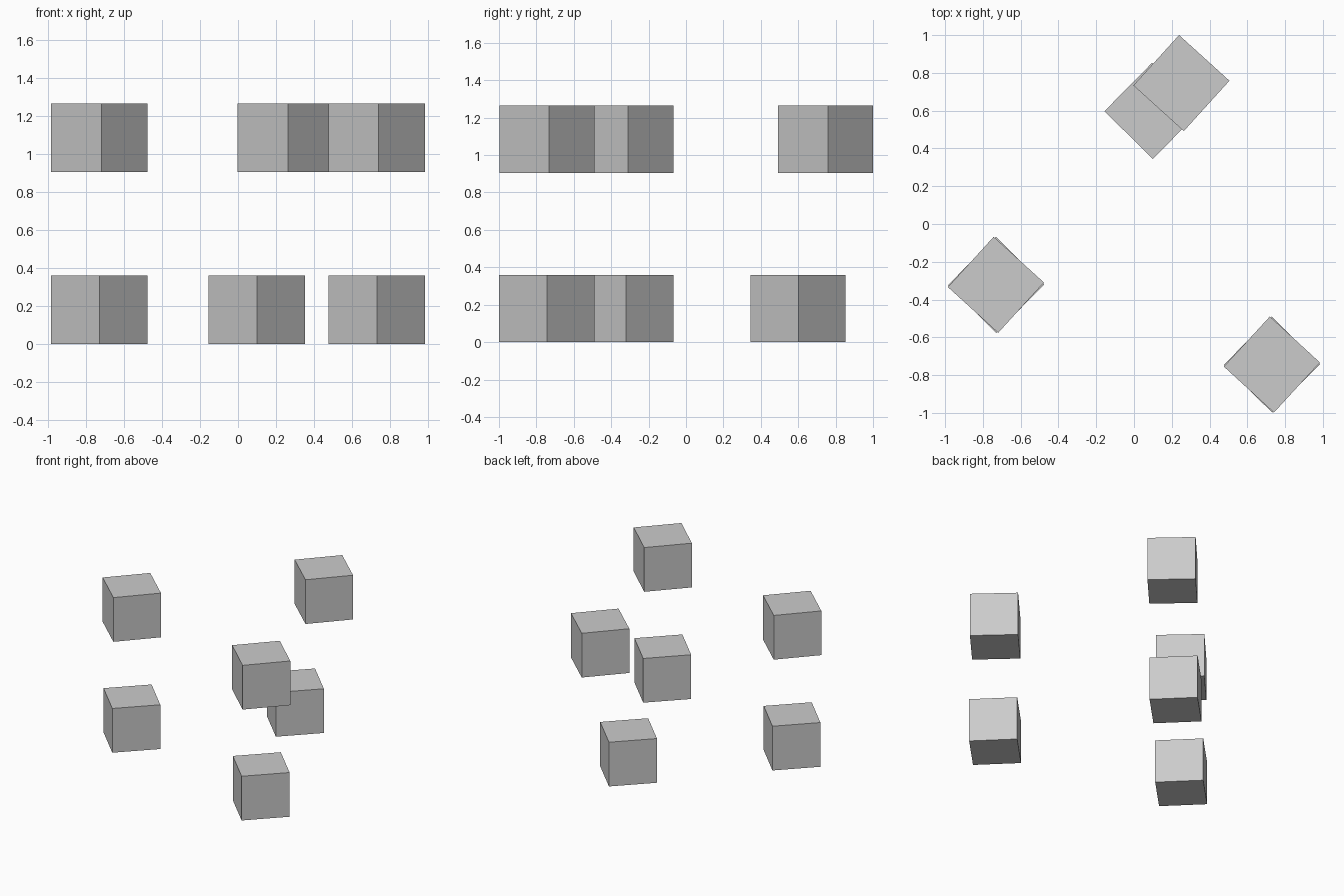
import bpy
import math

if "Cube" in bpy.data.objects:
    bpy.data.objects.remove(bpy.data.objects["Cube"])

SIDE = 0.36
UPPER_Z = 0.905

grey = bpy.data.materials.new("light grey")
grey.diffuse_color = (0.6, 0.6, 0.6, 1.0)
grey.use_nodes = True
grey.node_tree.nodes["Principled BSDF"].inputs["Base Color"].default_value = grey.diffuse_color


def add_cube(name, x, y, base, turn):
    """Flat-faced cube standing at height base, turned about z."""
    bpy.ops.mesh.primitive_cube_add(
        size=SIDE,
        location=(x, y, base + SIDE / 2),
        rotation=(0, 0, math.radians(turn)),
    )
    cube = bpy.context.object
    cube.name = name
    cube.data.materials.append(grey)


# Lower layer of three cubes
add_cube("lower_left_cube", -0.73, -0.322, 0, 45.3)
add_cube("lower_right_cube", 0.73, -0.744, 0, 45.4)
add_cube("lower_back_cube", 0.098, 0.599, 0, 45.4)

# Upper layer of three cubes, turned slightly further
add_cube("upper_left_cube", -0.731, -0.322, UPPER_Z, 47.7)
add_cube("upper_right_cube", 0.73, -0.744, UPPER_Z, 47.4)
add_cube("upper_back_cube", 0.251, 0.746, UPPER_Z, 47.8)
